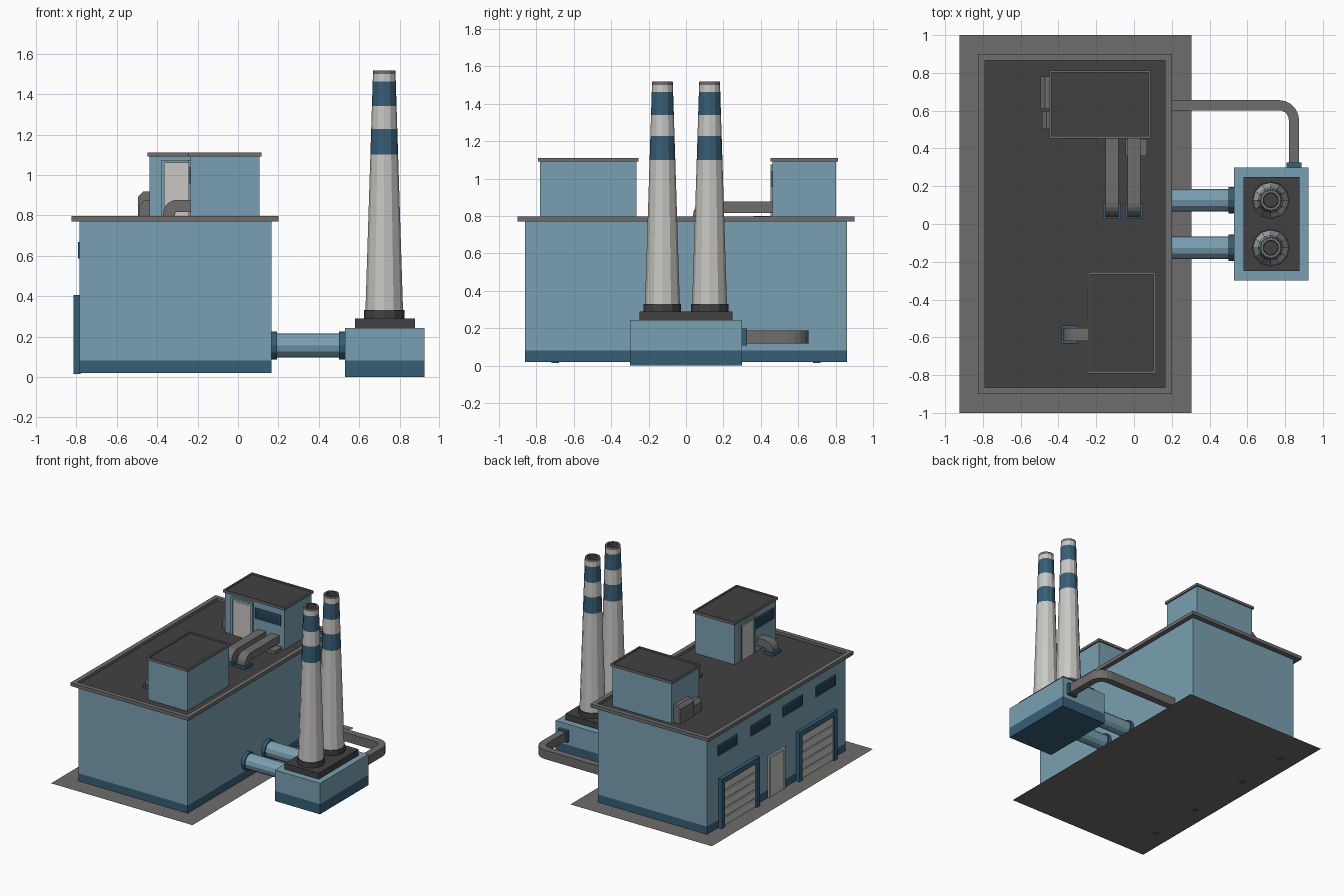
import bpy, bmesh, math
from mathutils import Vector, Matrix

if "Cube" in bpy.data.objects:
    bpy.data.objects.remove(bpy.data.objects["Cube"])


def mat(name, r, g, b):
    m = bpy.data.materials.new(name)
    lin = [((c / 255 + 0.055) / 1.055) ** 2.4 for c in (r, g, b)]
    m.diffuse_color = (*lin, 1)
    m.use_nodes = True
    m.node_tree.nodes["Principled BSDF"].inputs["Base Color"].default_value = m.diffuse_color
    return m


WALL = mat("wall_blue", 122, 160, 178)
NAVY = mat("dark_blue", 54, 94, 118)
GLASS = mat("window_navy", 40, 68, 86)
ROOF = mat("charcoal", 65, 65, 65)
GREY = mat("mid_grey", 110, 109, 108)
PALE = mat("pale_grey", 200, 199, 196)
I = Matrix.Identity(4)


def finish(name, bm, mats, m=I):
    bmesh.ops.recalc_face_normals(bm, faces=bm.faces)
    bm.transform(m)
    me = bpy.data.meshes.new(name)
    bm.to_mesh(me)
    bm.free()
    for k in mats:
        me.materials.append(k)
    ob = bpy.data.objects.new(name, me)
    bpy.context.collection.objects.link(ob)
    return ob


def boxes(name, dims, material, m=I):
    """One object from boxes given as (x0, x1, y0, y1, z0, z1)."""
    bm = bmesh.new()
    for x0, x1, y0, y1, z0, z1 in dims:
        t = Matrix.Translation(((x0 + x1) / 2, (y0 + y1) / 2, (z0 + z1) / 2))
        s = Matrix.Diagonal((x1 - x0, y1 - y0, z1 - z0, 1))
        bmesh.ops.create_cube(bm, size=1, matrix=t @ s)
    return finish(name, bm, [material], m)


def loft(name, rings, mats, segs=None, m=I):
    """Skin rings of points; segs gives the material slot of each band."""
    bm = bmesh.new()
    segs = segs or [0] * (len(rings) - 1)
    vs = [[bm.verts.new(p) for p in r] for r in rings]
    n = len(rings[0])
    for a, b, s in zip(vs, vs[1:], segs):
        for i in range(n):
            j = (i + 1) % n
            bm.faces.new((a[i], a[j], b[j], b[i])).material_index = s
    bm.faces.new(vs[0]).material_index = segs[0]
    bm.faces.new(vs[-1]).material_index = segs[-1]
    return finish(name, bm, mats, m)


def rect(x0, x1, y0, y1, z):
    return [(x0, y0, z), (x1, y0, z), (x1, y1, z), (x0, y1, z)]


def banded_block(name, x0, x1, y0, y1, zs):
    loft(name, [rect(x0, x1, y0, y1, z) for z in zs], [NAVY, WALL], [0, 1])


def rimmed_roof(name, x0, x1, y0, y1, z0, z1, w, depth, m=I):
    """Overhanging roof slab with a sunken dark deck."""
    inner = (x0 + w, x1 - w, y0 + w, y1 - w)
    bm_rings = [rect(x0, x1, y0, y1, z0), rect(x0, x1, y0, y1, z1),
                rect(*inner, z1), rect(*inner, z1 - depth), rect(*inner, z1 - depth - 0.001)]
    loft(name, bm_rings, [GREY, ROOF], [0, 0, 0, 1], m)


def duct(name, a, corner, b, radius, w, h, side, m=I, steps=5):
    """Rectangular duct from a to b, rounded at the corner; side = constant width axis."""
    a, c, b, side = map(Vector, (a, corner, b, side))
    d1, d2 = (c - a).normalized(), (b - c).normalized()
    centre = c - d1 * radius + d2 * radius
    path = [(a, d1)]
    for i in range(steps + 1):
        t = i / steps * math.pi / 2
        path.append((centre - d2 * radius * math.cos(t) + d1 * radius * math.sin(t),
                     d1 * math.cos(t) + d2 * math.sin(t)))
    path.append((b, d2))
    rings = []
    for p, d in path:
        n = d.cross(side)
        rings.append([p + side * w / 2 * u + n * h / 2 * v
                      for u, v in ((-1, -1), (1, -1), (1, 1), (-1, 1))])
    loft(name, rings, [GREY], m=m)


def cylinder_x(name, x0, x1, y, z, r, material, n=12):
    loft(name, [[(x, y + r * math.cos(i * math.tau / n), z + r * math.sin(i * math.tau / n))
                 for i in range(n)] for x in (x0, x1)], [material])


# Ground sheet and main hall
bm = bmesh.new()
bm.faces.new([bm.verts.new(p) for p in rect(-0.925, 0.305, -1, 1, 0.017)])
finish("ground_pad", bm, [GREY])
banded_block("main_hall", -0.785, 0.165, -0.86, 0.86, (0.019, 0.08, 0.772))
rimmed_roof("main_roof", -0.825, 0.2, -0.9, 0.9, 0.77, 0.797, 0.035, 0.02)

# Loading side: two shutters, a door and four windows on the -x wall
for s, tag in ((1, "back"), (-1, "front")):
    y0, y1 = sorted((s * 0.245, s * 0.72))
    boxes("shutter_frame_" + tag, [(-0.815, -0.78, y0, y0 + 0.04, 0.015, 0.405),
                                   (-0.815, -0.78, y1 - 0.04, y1, 0.015, 0.405),
                                   (-0.815, -0.78, y0 + 0.04, y1 - 0.04, 0.365, 0.405)], NAVY)
    boxes("shutter_" + tag, [(-0.793, -0.78, y0 + 0.04, y1 - 0.04, 0.018, 0.365)] +
          [(-0.803, -0.79, y0 + 0.04, y1 - 0.04, 0.022 + i * 0.069, 0.08 + i * 0.069)
           for i in range(5)], PALE)
boxes("side_door_frame", [(-0.797, -0.78, -0.1, -0.08, 0.019, 0.345),
                          (-0.797, -0.78, 0.08, 0.1, 0.019, 0.345),
                          (-0.797, -0.78, -0.08, 0.08, 0.325, 0.345)], PALE)
boxes("side_door", [(-0.79, -0.78, -0.08, 0.08, 0.019, 0.325)], PALE)


def window(name, x0, x1, z0, z1, y, m):
    """Framed window on a wall facing local -y."""
    t = 0.01
    boxes(name + "_frame", [(x0, x1, y - 0.007, y + 0.01, z0, z0 + t),
                            (x0, x1, y - 0.007, y + 0.01, z1 - t, z1),
                            (x0, x0 + t, y - 0.007, y + 0.01, z0 + t, z1 - t),
                            (x1 - t, x1, y - 0.007, y + 0.01, z0 + t, z1 - t)], NAVY, m)
    boxes(name + "_glass", [(x0 + t, x1 - t, y - 0.003, y + 0.01, z0 + t, z1 - t)], GLASS, m)


TURN = Matrix.Rotation(-math.pi / 2, 4, "Z")  # local -y becomes -x
for i, y in enumerate((-0.61, -0.2, 0.2, 0.61)):
    window(f"hall_window_{i}", -y - 0.12, -y + 0.12, 0.585, 0.667, -0.785, TURN)


# Two rooftop huts, the same design turned a quarter
def hut(tag, m, ducts, reach):
    hx, hy = 0.258, 0.17
    boxes("hut_" + tag, [(-hx, hx, -hy, hy, 0.776, 1.092)], WALL, m)
    rimmed_roof("hut_roof_" + tag, -hx - 0.01, hx + 0.01, -hy - 0.01, hy + 0.01,
                1.09, 1.11, 0.012, 0.008, m)
    f = -hy
    boxes("hut_door_frame_" + tag, [(-0.2, -0.185, f - 0.012, f + 0.01, 0.777, 1.075),
                                    (-0.025, -0.01, f - 0.012, f + 0.01, 0.777, 1.075),
                                    (-0.185, -0.025, f - 0.012, f + 0.01, 1.06, 1.075)], WALL, m)
    boxes("hut_door_" + tag, [(-0.185, -0.025, f - 0.004, f + 0.01, 0.777, 1.06),
                              (-0.17, -0.04, f - 0.008, f + 0.01, 0.777, 1.045)], PALE, m)
    window("hut_window_" + tag, 0.005, 0.23, 0.955, 1.04, f, m)
    for i, x in enumerate(ducts):
        e = f - reach
        duct(f"hut_duct_{tag}_{i}", (x, f + 0.01, 0.847), (x, e, 0.847), (x, e, 0.777),
             0.042, 0.07, 0.06, (1, 0, 0), m)
        boxes(f"duct_flange_{tag}_{i}", [(x - 0.047, x + 0.047, e - 0.042, e + 0.042,
                                          0.776, 0.797)], NAVY, m)


hut("back", Matrix.Translation((-0.18, 0.633, 0)), (0.064, 0.18), 0.395)
hut("front", Matrix.Translation((-0.064, -0.523, 0)) @ TURN, (0.062,), 0.108)

# Cooling units beside the back hut, and a low roof hatch
for tag, y0, y1, x, top in (("large", 0.61, 0.78, -0.495, 0.917), ("small", 0.502, 0.597, -0.488, 0.875)):
    prof = [(-0.43, 0.777), (x, 0.777), (x, top - 0.025), (x + 0.025, top), (-0.43, top)]
    loft("cooling_unit_" + tag, [[(px, y, pz) for px, pz in prof] for y in (y0, y1)], [GREY])
boxes("roof_hatch", [(-0.045, 0.068, 0.36, 0.45, 0.776, 0.8)], GREY)

# Chimney block
banded_block("chimney_block", 0.53, 0.923, -0.3, 0.3, (0, 0.08, 0.243))
boxes("chimney_plinth", [(0.58, 0.876, -0.248, 0.248, 0.24, 0.29)], ROOF)

# Chimneys: 12-sided (radius, height) profile with painted bands and a hollow top
taper = lambda z: 0.093 + (0.056 - 0.093) * (z - 0.33) / 1.17
profile = [(0.1, 0.288), (0.1, 0.33)] + [(taper(z), z) for z in (0.33, 1.1, 1.227, 1.34, 1.463, 1.5)]
profile += [(0.056, 1.5), (0.055, 1.518), (0.04, 1.518), (0.038, 1.46)]
bands = [2, 2, 0, 1, 0, 1, 0, 3, 3, 3, 2]
for s, tag in ((1, "back"), (-1, "front")):
    y = s * 0.126
    loft("chimney_" + tag, [[(0.724 + r * math.cos(i * math.tau / 12),
                              y + r * math.sin(i * math.tau / 12), z) for i in range(12)]
                            for r, z in profile], [PALE, NAVY, ROOF, GREY], bands)
    # Round pipe from hall to chimney block
    cylinder_x("pipe_" + tag, 0.16, 0.54, y, 0.155, 0.06, WALL)
    cylinder_x("pipe_collar_hall_" + tag, 0.16, 0.192, y, 0.155, 0.07, NAVY)
    cylinder_x("pipe_collar_block_" + tag, 0.5, 0.535, y, 0.155, 0.07, NAVY)

# Square return duct around the back corner
duct("return_duct", (0.16, 0.629, 0.153), (0.847, 0.629, 0.153), (0.847, 0.295, 0.153),
     0.08, 0.07, 0.054, (0, 0, 1))
boxes("return_duct_flange", [(0.808, 0.886, 0.295, 0.325, 0.108, 0.198)], NAVY)
